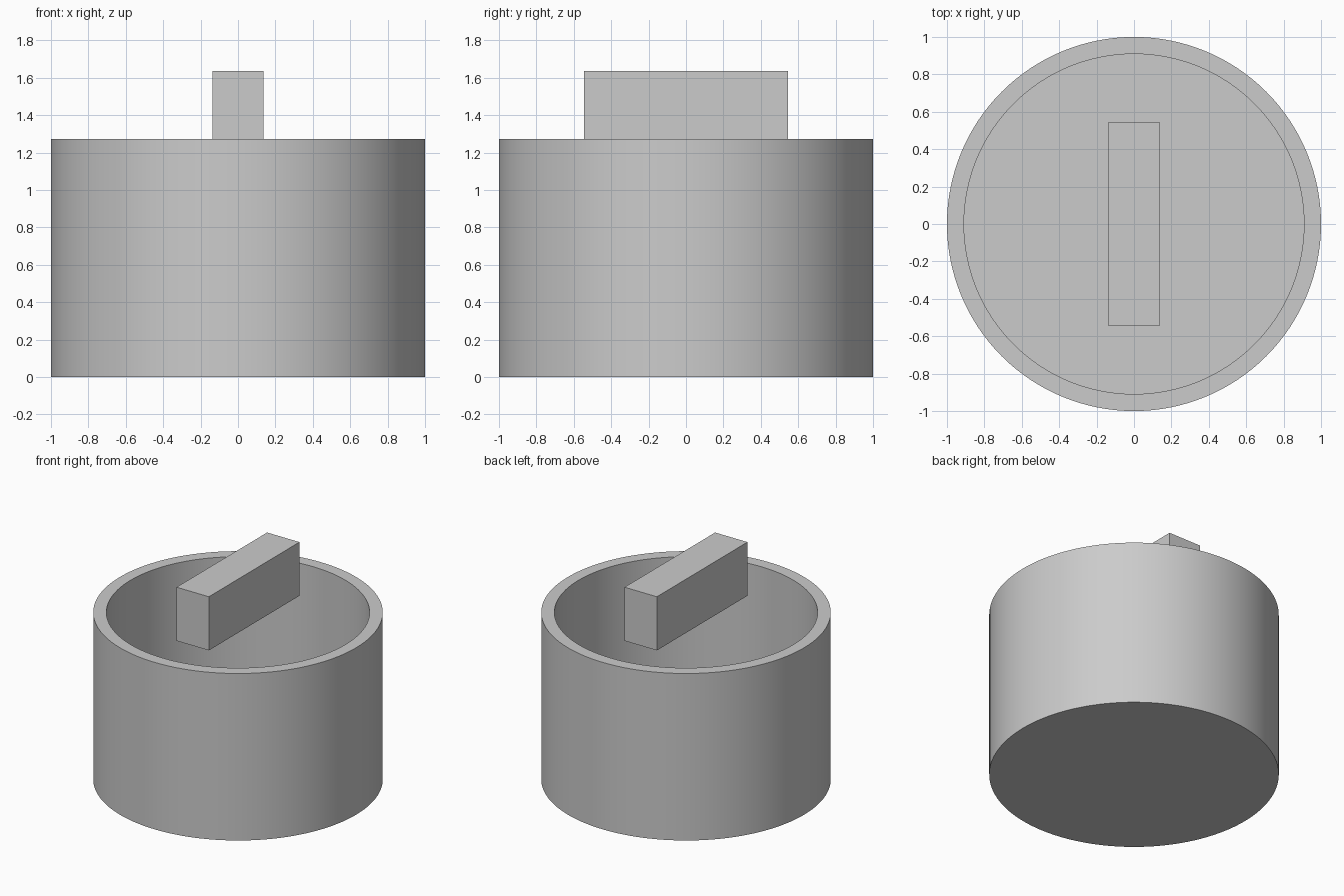
import bpy
import bmesh

cube = bpy.data.objects.get("Cube")
if cube:
    bpy.data.objects.remove(cube, do_unlink=True)

UNIT = 1 / 11  # one wall thickness
SEGMENTS = 128

grey = bpy.data.materials.new("light grey")
grey.use_nodes = True
grey.diffuse_color = (0.6, 0.6, 0.6, 1)
grey.node_tree.nodes["Principled BSDF"].inputs["Base Color"].default_value = grey.diffuse_color


def add_object(name, bm):
    mesh = bpy.data.meshes.new(name)
    bm.to_mesh(mesh)
    bm.free()
    mesh.materials.append(grey)
    obj = bpy.data.objects.new(name, mesh)
    bpy.context.collection.objects.link(obj)
    return obj


# Open cup: a cylinder whose top is inset to the rim and sunk to the floor
radius, height, wall = 11 * UNIT, 14 * UNIT, UNIT
bm = bmesh.new()
bmesh.ops.create_cone(bm, cap_ends=True, segments=SEGMENTS,
                      radius1=radius, radius2=radius, depth=height)
bmesh.ops.translate(bm, vec=(0, 0, height / 2), verts=bm.verts)
top = max(bm.faces, key=lambda f: f.calc_center_median().z)
bmesh.ops.inset_individual(bm, faces=[top], thickness=wall)
floor = bmesh.ops.extrude_discrete_faces(bm, faces=[top])["faces"][0]
# Join the sunk floor to the rim with the inner wall
bmesh.ops.translate(bm, vec=(0, 0, wall - height), verts=floor.verts)
if all(e.is_boundary for e in floor.edges):
    rim = [e for e in bm.edges if e.is_boundary]
    bmesh.ops.bridge_loops(bm, edges=rim)
bmesh.ops.recalc_face_normals(bm, faces=bm.faces)
cup = add_object("cup", bm)
bpy.ops.object.select_all(action="DESELECT")
cup.select_set(True)
bpy.context.view_layer.objects.active = cup
bpy.ops.object.shade_smooth_by_angle()

# Bar held across the mouth of the cup
bar_height = 4.5 * UNIT
bm = bmesh.new()
bmesh.ops.create_cube(bm, size=1)
bmesh.ops.scale(bm, vec=(3 * UNIT, 12 * UNIT, bar_height), verts=bm.verts)
bmesh.ops.translate(bm, vec=(0, 0, 18 * UNIT - bar_height / 2), verts=bm.verts)
add_object("top_bar", bm)
